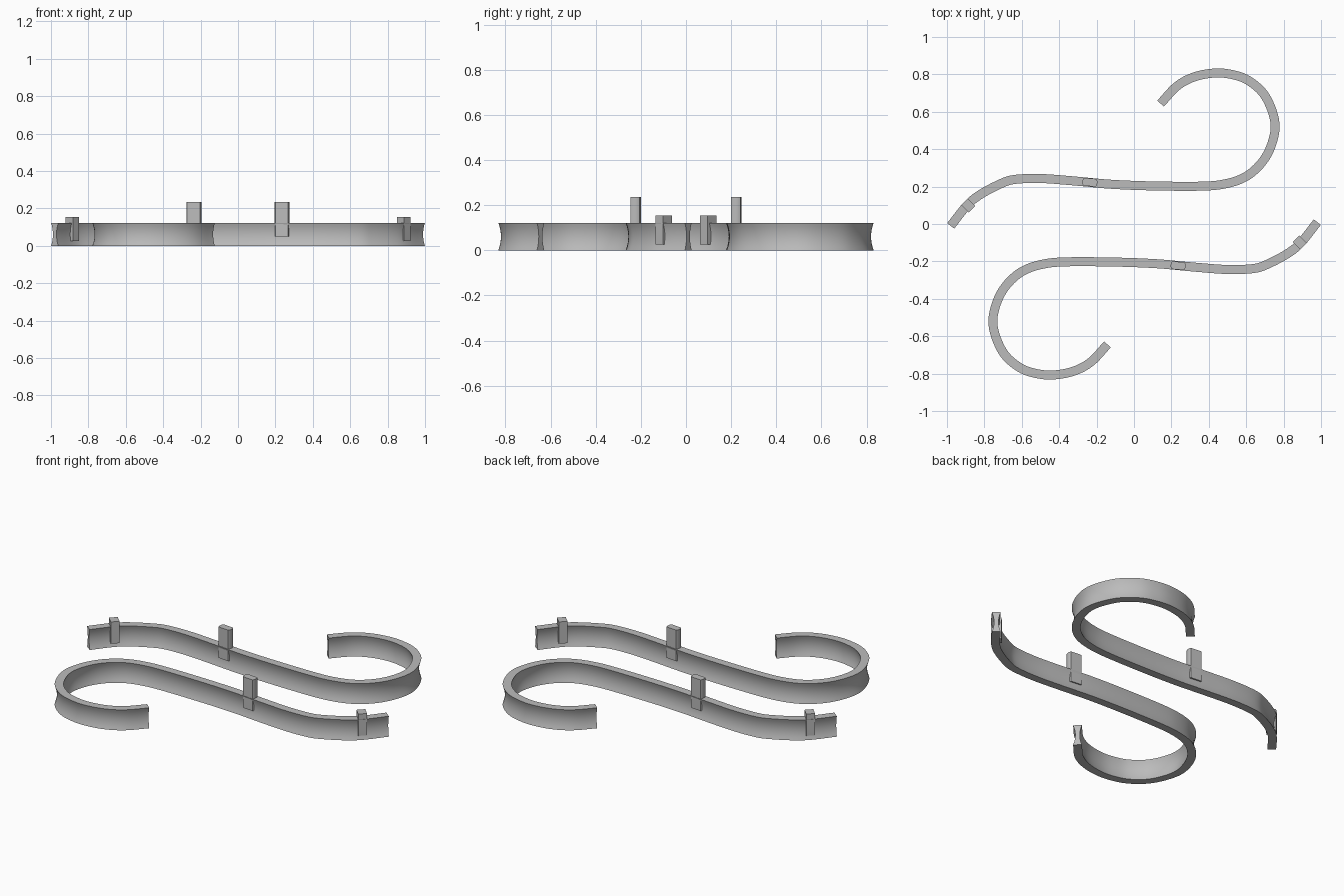
import bpy, bmesh, math
from mathutils import Vector, Matrix

cube = bpy.data.objects.get("Cube")
if cube:
    bpy.data.objects.remove(cube, do_unlink=True)

HEIGHT, HALF, HOLLOW = 0.122, 0.024, 0.012

grey = bpy.data.materials.new("light_grey")
grey.use_nodes = True
grey.diffuse_color = (0.5, 0.5, 0.5, 1)
grey.node_tree.nodes["Principled BSDF"].inputs["Base Color"].default_value = (0.5, 0.5, 0.5, 1)

# Centre line of one scroll, from the clip end to the curled end
path = [(-.98, -.01), (-.895, .097), (-.826, .155), (-.72, .212), (-.64, .238),
        (-.495, .243), (-.318, .23), (-.13, .213), (.083, .204), (.35, .202),
        (.484, .214), (.59, .249), (.67, .313), (.725, .398), (.754, .505),
        (.74, .60), (.69, .70), (.607, .77), (.52, .80), (.43, .807),
        (.323, .787), (.23, .737), (.142, .644)]


def spline(points, steps):
    """Smooth curve through the points."""
    p = [Vector(q) for q in points]
    p = [2 * p[0] - p[1]] + p + [2 * p[-1] - p[-2]]
    out = []
    for a, b, c, d in zip(p, p[1:], p[2:], p[3:]):
        for i in range(steps):
            t = i / steps
            out.append(b + (c - a) * t / 2 + (2 * a - 5 * b + 4 * c - d) * t**2 / 2
                       + (3 * b - a - 3 * c + d) * t**3 / 2)
    return out + [p[-2]]


def finish(bm, name, turn):
    bmesh.ops.recalc_face_normals(bm, faces=bm.faces)
    bm.transform(Matrix.Rotation(turn, 4, 'Z'))
    mesh = bpy.data.meshes.new(name)
    bm.to_mesh(mesh)
    bm.free()
    mesh.materials.append(grey)
    obj = bpy.data.objects.new(name, mesh)
    bpy.context.collection.objects.link(obj)
    bpy.ops.object.select_all(action='DESELECT')
    obj.select_set(True)
    bpy.context.view_layer.objects.active = obj
    bpy.ops.object.shade_smooth_by_angle(angle=math.radians(30))


def band(name, turn):
    """Strip with hollowed sides swept along the centre line."""
    side = []
    for i in range(9):
        t = i / 4 - 1
        side.append((HALF - HOLLOW * (1 - t * t), HEIGHT * i / 8))
    section = side + [(-w, z) for w, z in reversed(side)]
    pts = spline(path, 6)
    bm = bmesh.new()
    rings = []
    for i, p in enumerate(pts):
        d = (pts[min(i + 1, len(pts) - 1)] - pts[max(i - 1, 0)]).normalized()
        n = Vector((-d.y, d.x))
        rings.append([bm.verts.new((*(p + n * w), z)) for w, z in section])
    for a, b in zip(rings, rings[1:]):
        for i in range(len(a)):
            j = (i + 1) % len(a)
            bm.faces.new((a[i], a[j], b[j], b[i]))
    bm.faces.new(rings[0])
    bm.faces.new(rings[-1])
    finish(bm, name, turn)


def prism(name, outline, z0, z1, centre, angle, turn):
    """Upright solid with the given outline."""
    bm = bmesh.new()
    face = bm.faces.new([bm.verts.new((x, y, z0)) for x, y in outline])
    up = bmesh.ops.extrude_face_region(bm, geom=[face])["geom"]
    bmesh.ops.translate(bm, vec=(0, 0, z1 - z0),
                        verts=[v for v in up if isinstance(v, bmesh.types.BMVert)])
    bm.transform(Matrix.Translation((*centre, 0)) @ Matrix.Rotation(angle, 4, 'Z'))
    finish(bm, name, turn)


# Round peg trimmed to the width of the band, and square clip block
peg = []
for i in range(40):
    a = math.tau * (i + 0.5) / 40
    peg.append((0.04 * math.cos(a), max(-0.021, min(0.021, 0.04 * math.sin(a)))))
block = [(-.024, -.028), (.024, -.028), (.024, .028), (-.024, .028)]

for label, turn in (("back", 0), ("front", math.pi)):
    band(label + "_scroll_band", turn)
    prism(label + "_peg", peg, 0.05, 0.235, (-.236, .223), math.radians(-5), turn)
    prism(label + "_clip", block, 0.025, 0.155, (-.886, .099), math.radians(45), turn)
